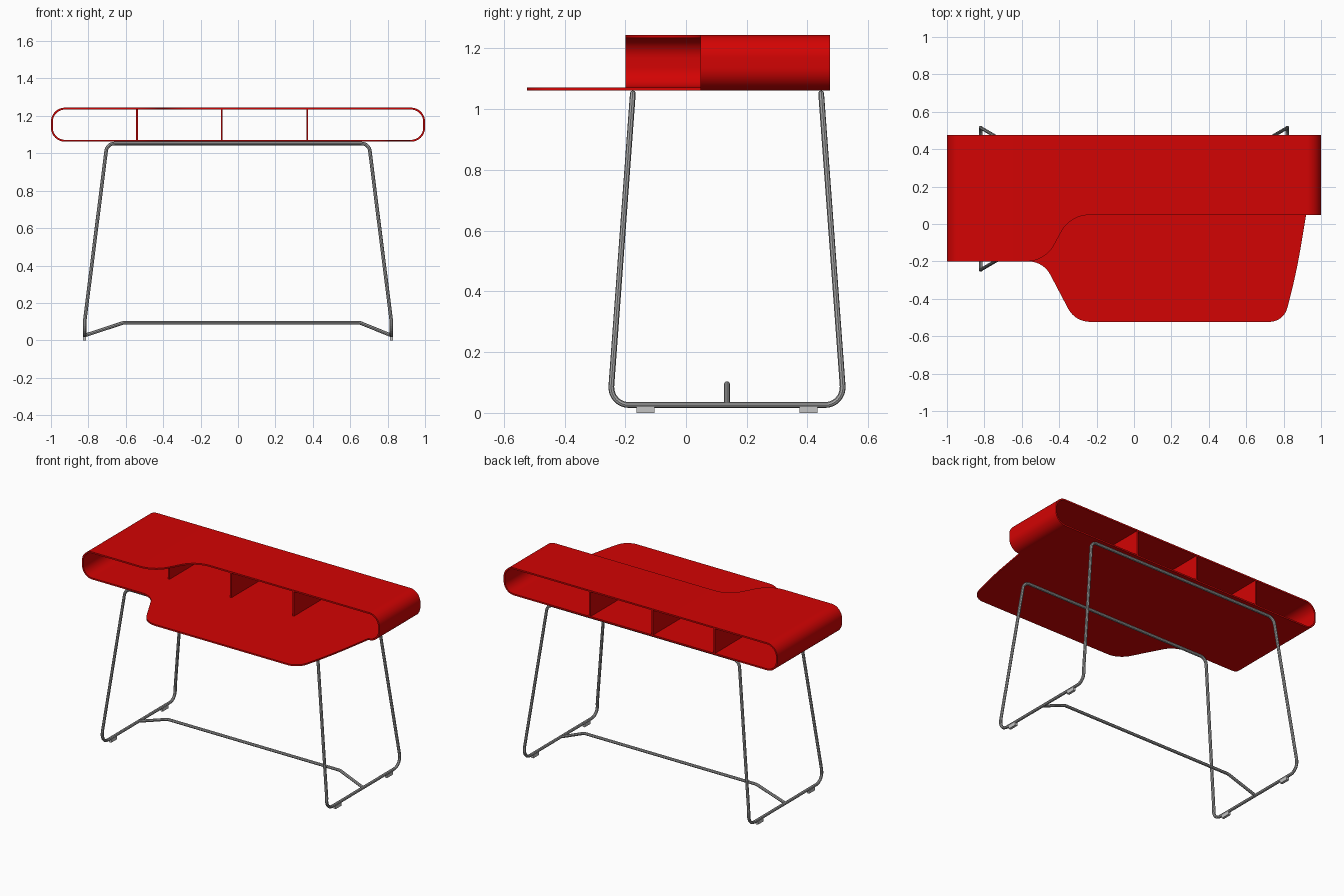
import bpy
import math
from mathutils import Vector

if "Cube" in bpy.data.objects:
    bpy.data.objects.remove(bpy.data.objects["Cube"], do_unlink=True)


def material(name, rgb):
    mat = bpy.data.materials.new(name)
    mat.use_nodes = True
    mat.diffuse_color = (*rgb, 1)
    mat.node_tree.nodes["Principled BSDF"].inputs["Base Color"].default_value = (*rgb, 1)
    return mat


RED = material("red lacquer", (0.65, 0.001, 0.001))
STEEL = material("grey steel", (0.38, 0.38, 0.38))
PAD = material("light grey pad", (0.55, 0.55, 0.55))

BOTTOM, TOP = 1.062, 1.244
BACK, FRONT, SHELF = 0.475, -0.2, 0.048
SHEET = 0.01


def activate(obj):
    bpy.ops.object.select_all(action='DESELECT')
    obj.select_set(True)
    bpy.context.view_layer.objects.active = obj


def rounded(corners, closed, steps=8):
    """Path through (x, y, z, trim) corners, each rounded by an arc."""
    path = []
    for i, (*co, trim) in enumerate(corners):
        c = Vector(co)
        if trim == 0 or (not closed and i in (0, len(corners) - 1)):
            path.append(c)
            continue
        u = (Vector(corners[i - 1][:3]) - c).normalized()
        v = (Vector(corners[(i + 1) % len(corners)][:3]) - c).normalized()
        w = math.sqrt(max(0, (1 - u.dot(v)) / 2))
        for s in range(steps + 1):
            t = s / steps
            a, b, d = (1 - t) ** 2, 2 * w * t * (1 - t), t * t
            path.append((a * (c + u * trim) + b * c + d * (c + v * trim)) / (a + b + d))
    return path


def mesh_object(name, verts, faces, mat):
    mesh = bpy.data.meshes.new(name)
    mesh.from_pydata(verts, [], faces)
    mesh.materials.append(mat)
    obj = bpy.data.objects.new(name, mesh)
    bpy.context.collection.objects.link(obj)
    return obj


def tube(name, path, closed, radius):
    curve = bpy.data.curves.new(name, 'CURVE')
    curve.dimensions = '3D'
    curve.bevel_depth = radius
    curve.bevel_resolution = 2
    curve.use_fill_caps = True
    spline = curve.splines.new('POLY')
    spline.points.add(len(path) - 1)
    for point, co in zip(spline.points, path):
        point.co = (*co, 1)
    spline.use_cyclic_u = closed
    curve.materials.append(STEEL)
    obj = bpy.data.objects.new(name, curve)
    bpy.context.collection.objects.link(obj)
    activate(obj)
    bpy.ops.object.convert(target='MESH')
    bpy.ops.object.shade_flat()


def box(name, centre, size, mat):
    bpy.ops.mesh.primitive_cube_add(size=1, location=centre)
    obj = bpy.context.object
    obj.name = name
    obj.scale = size
    bpy.ops.object.transform_apply(location=False, rotation=False, scale=True)
    obj.data.materials.append(mat)


# Wrapped desk shell: front edge runs along the worktop, round the end, back over the top
front_edge = rounded([
    (-1, FRONT, BOTTOM, 0.075), (-0.485, FRONT, BOTTOM, 0.08),
    (-0.315, -0.523, BOTTOM, 0.08), (0.8, -0.523, BOTTOM, 0.075),
    (0.867, -0.27, BOTTOM, 0.16), (0.92, SHELF, BOTTOM, 0),
    (1, SHELF, BOTTOM, 0.075), (1, SHELF, TOP, 0.075),
    (-0.34, SHELF, TOP, 0.1), (-0.475, FRONT, TOP, 0.1),
    (-1, FRONT, TOP, 0.075)], True, 12)
n = len(front_edge)
verts = front_edge + [Vector((p.x, BACK, p.z)) for p in front_edge]
faces = [(i, n + i, n + (i + 1) % n, (i + 1) % n) for i in range(n)]
shell = mesh_object("desk_shell", verts, faces, RED)
solid = shell.modifiers.new("thickness", 'SOLIDIFY')
solid.thickness = SHEET
solid.offset = -1
activate(shell)
bpy.ops.object.modifier_apply(modifier=solid.name)
bpy.ops.object.shade_smooth_by_angle(angle=math.radians(35))

# Upright dividers between worktop and top shelf
for i, x in enumerate((-0.54, -0.087, 0.37)):
    box(f"divider_{i + 1}", (x, (SHELF + BACK) / 2, (BOTTOM + TOP) / 2),
        (SHEET, BACK - SHELF, TOP - BOTTOM - SHEET), RED)

# Continuous tube frame, mirrored about its own middle plane
MID, R = 0.135, 0.0095
quarter = [(0.70, 0.31, BOTTOM - R, 0.04), (0.82, 0.38, 0.1, 0.01), (0.82, 0.385, 0.026, 0.062)]


def leg(sx, sy):
    return [(sx * x, MID + sy * y, z, trim) for x, y, z, trim in quarter]


loop = leg(1, -1) + leg(1, 1)[::-1] + leg(-1, 1) + leg(-1, -1)[::-1]
tube("leg_frame", rounded(loop, True), True, R)

# Raised stretcher joining the two floor bars
stretcher = [(-0.82, MID, 0.026, 0), (-0.61, MID, 0.095, 0.01),
             (0.65, MID, 0.095, 0.01), (0.82, MID, 0.026, 0)]
tube("stretcher", rounded(stretcher, False), False, R)

# Floor pads
for side, sx in (("left", 1), ("right", -1)):
    for end, sy in (("front", -1), ("back", 1)):
        box(f"{end}_{side}_pad", (sx * 0.82, MID + sy * 0.268, 0.01), (0.016, 0.06, 0.02), PAD)
